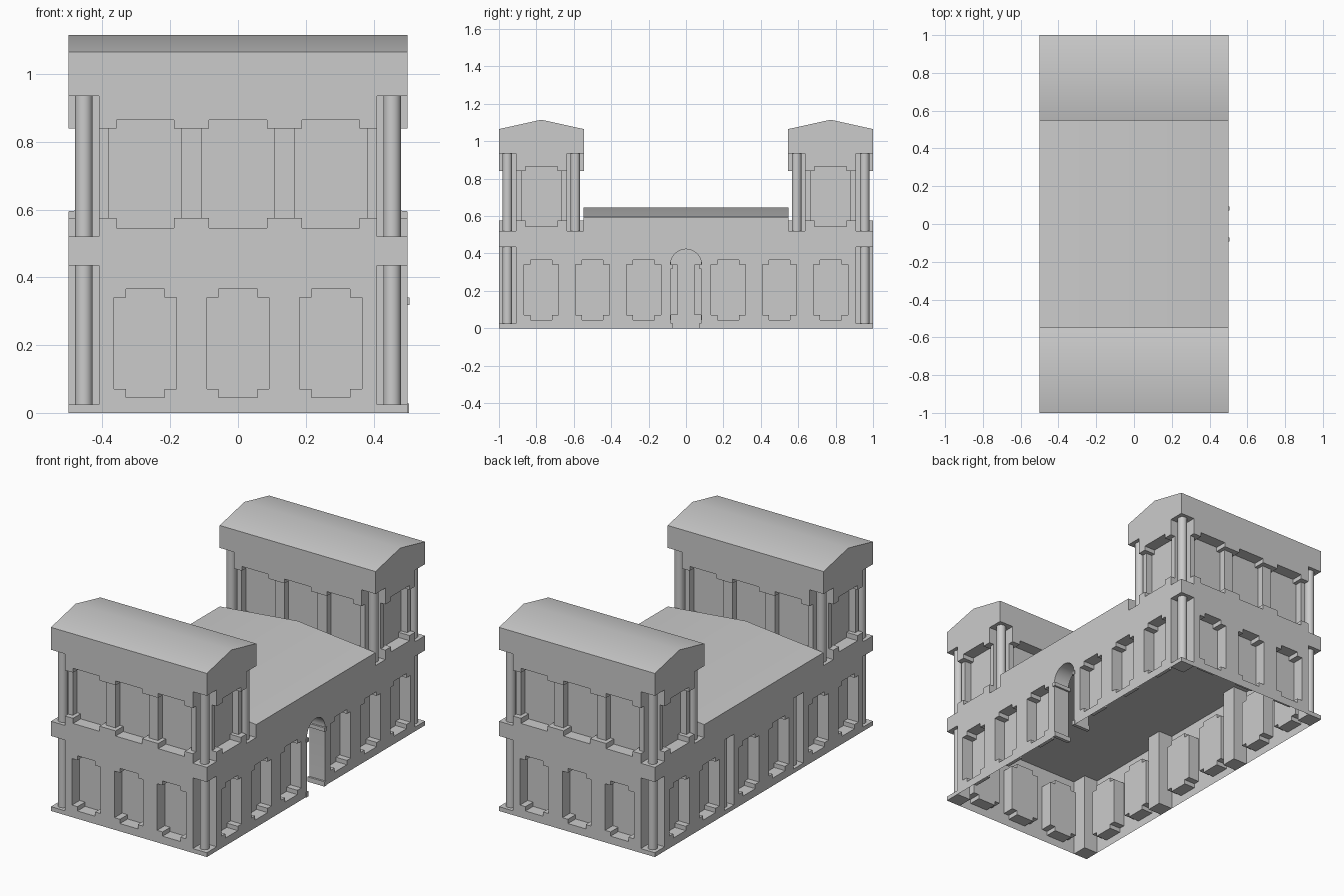
import bpy, bmesh
from math import pi, sin, cos
from mathutils import Matrix, Vector

if "Cube" in bpy.data.objects:
    bpy.data.objects.remove(bpy.data.objects["Cube"])

P = 0.82 / 3      # window bay pitch
N = 0.09          # corner notch size
DEEP, SET = 0.07, 0.03   # window recess, upper wall setback


def finish(name, bm, fix=True):
    if fix:
        bmesh.ops.recalc_face_normals(bm, faces=bm.faces)
    me = bpy.data.meshes.new(name)
    bm.to_mesh(me)
    bm.free()
    ob = bpy.data.objects.new(name, me)
    bpy.context.collection.objects.link(ob)
    return ob


def place(x, y, deg):
    return Matrix.Translation((x, y, 0)) @ Matrix.Rotation(deg * pi / 180, 4, 'Z')


def prism(name, pts, length, m):
    """Profile in local x/z, extruded along local +y."""
    bm = bmesh.new()
    f = bm.faces.new([bm.verts.new((x, 0, z)) for x, z in pts])
    r = bmesh.ops.extrude_face_region(bm, geom=[f])
    bmesh.ops.translate(bm, vec=(0, length, 0),
                        verts=[v for v in r['geom'] if isinstance(v, bmesh.types.BMVert)])
    if f.is_valid is False or len(bm.faces) < len(pts) + 2:
        bm.faces.new([v for v in bm.verts if abs(v.co.y) < 1e-6][:len(pts)])
    bm.transform(m)
    return finish(name, bm)


def box(name, x0, x1, y0, y1, z0, z1, m=Matrix()):
    return prism(name, [(x0, z0), (x1, z0), (x1, z1), (x0, z1)], y1 - y0,
                 m @ Matrix.Translation((0, y0, 0)))


def column(name, x, y, z0, z1, r=0.026):
    bm = bmesh.new()
    bmesh.ops.create_cone(bm, cap_ends=True, segments=20, radius1=r, radius2=r, depth=z1 - z0)
    bmesh.ops.translate(bm, vec=(x, y, (z0 + z1) / 2), verts=bm.verts)
    return finish(name, bm)


# Wall sheets: strips along the wall (width, kind) crossed with five rows, each cell at a depth
LOW = dict(z=[0, .045, .07, .34, .365, .455], wide=.092, narrow=.057, solid=0)
UP = dict(z=[.52, .545, .575, .84, .865, .955], wide=.107, narrow=.085, solid=SET)


def bays(style, n):
    w, k = style['wide'], style['narrow']
    return [(P / 2 - w, 'solid'), (w - k, 'wide'), (2 * k, 'narrow'),
            (w - k, 'wide'), (P / 2 - w, 'solid')] * n


def depth(style, kind, row):
    if kind in ('notch', 'door'):
        return N
    if kind == 'narrow' and 1 <= row <= 3 or kind == 'wide' and row == 2:
        return DEEP
    return style['solid'] if row == 2 else 0


def wall(name, style, strips, m):
    bm = bmesh.new()
    zs = style['z']

    def quad(*pts):
        bm.faces.new([bm.verts.new(m @ Vector(p)) for p in pts])

    u = -sum(s[0] for s in strips) / 2
    kinds = ['notch'] + [s[1] for s in strips] + ['notch']
    for i in range(len(kinds) - 1):
        for r in range(5):
            z0, z1 = zs[r], zs[r + 1]
            a, b = depth(style, kinds[i], r), depth(style, kinds[i + 1], r)
            if a != b:   # upright reveal
                quad((u, a, z0), (u, b, z0), (u, b, z1), (u, a, z1))
            if i < len(strips):
                v = u + strips[i][0]
                if kinds[i + 1] != 'door':
                    quad((u, b, z0), (v, b, z0), (v, b, z1), (u, b, z1))
                c = depth(style, kinds[i + 1], r + 1) if r < 4 else b
                if c != b:   # sill or head
                    quad((u, b, z1), (v, b, z1), (v, c, z1), (u, c, z1))
        if i < len(strips):
            u += strips[i][0]
    bmesh.ops.remove_doubles(bm, verts=bm.verts, dist=1e-5)
    return finish(name, bm, fix=False)


# Lower storey walls
b = bays(LOW, 3)
wall('lower_front_wall', LOW, b, place(0, -1, 0))
wall('lower_back_wall', LOW, b, place(0, 1, 180))
wall('lower_right_wall', LOW, b + [(.18, 'door')] + b, place(.5, 0, 90))
two = bays(LOW, 2)
wall('lower_left_wall', LOW, two + [(N, 'notch')] + two + [(N, 'notch')] + two, place(-.5, 0, -90))

# Arched doorway on the right side
dm = place(.5, 0, 90)
arc = [(.083 * cos(pi * i / 16), .34 + .083 * sin(pi * i / 16)) for i in range(17)]
prism('door_arch', [(-.09, 0), (-.09, .455), (.09, .455), (.09, 0), (.083, 0)] + arc + [(-.083, 0)], .1, dm)
for s in (-1, 1):
    a, c = sorted((s * .072, s * .092))
    box('door_capital', a, c, -.006, .106, .318, .34, dm)
    box('door_base', a, c, -.004, .104, 0, .028, dm)

# Corner columns; the left side also has two between its bays
E = .5 - N / 2
spots = [(sx * E, sy * (1 - N / 2)) for sx in (-1, 1) for sy in (-1, 1)]
spots += [(-E, P + N / 2), (-E, -P - N / 2)]
h = N / 2
for x, y in spots:
    column('lower_column', x, y, .02, .44)
    box('column_plinth', x - h, x + h, y - h, y + h, 0, .025)
    box('column_capital', x - h, x + h, y - h, y + h, .435, .456)

# Central roof with a softly pitched top
prism('central_roof', [(-.5, .455), (.5, .455), (.5, .595), (0, .645), (-.5, .595)], 1.094,
      Matrix.Translation((0, -.547, 0)))

# Two end towers
yi = 1 - 2 * N - P
mid = (1 + yi) / 2
for s in (-1, 1):
    y0, y1 = sorted((s * yi, s * 1.0))
    box('middle_band', -.5, .5, y0, y1, .455, .52)
    wall('tower_wall', UP, bays(UP, 3), place(0, y0, 0))
    wall('tower_wall', UP, bays(UP, 3), place(0, y1, 180))
    wall('tower_wall', UP, bays(UP, 1), place(.5, s * mid, 90))
    wall('tower_wall', UP, bays(UP, 1), place(-.5, s * mid, -90))
    for x in (-E, E):
        for y in (y0 + h, y1 - h):
            column('upper_column', x, y, .52, .94)
            box('column_capital', x - h, x + h, y - h, y + h, .935, .956)
    prism('tower_roof', [(y0, .955), (y1, .955), (y1, 1.065), (s * mid, 1.115), (y0, 1.065)], 1,
          place(.5, 0, 90))

# Smooth shading on columns, arch and roofs
bpy.ops.object.select_all(action='DESELECT')
for ob in bpy.data.objects:
    if any(k in ob.name for k in ('roof', '_column', 'arch')):
        ob.select_set(True)
        bpy.context.view_layer.objects.active = ob
bpy.ops.object.shade_smooth_by_angle()
